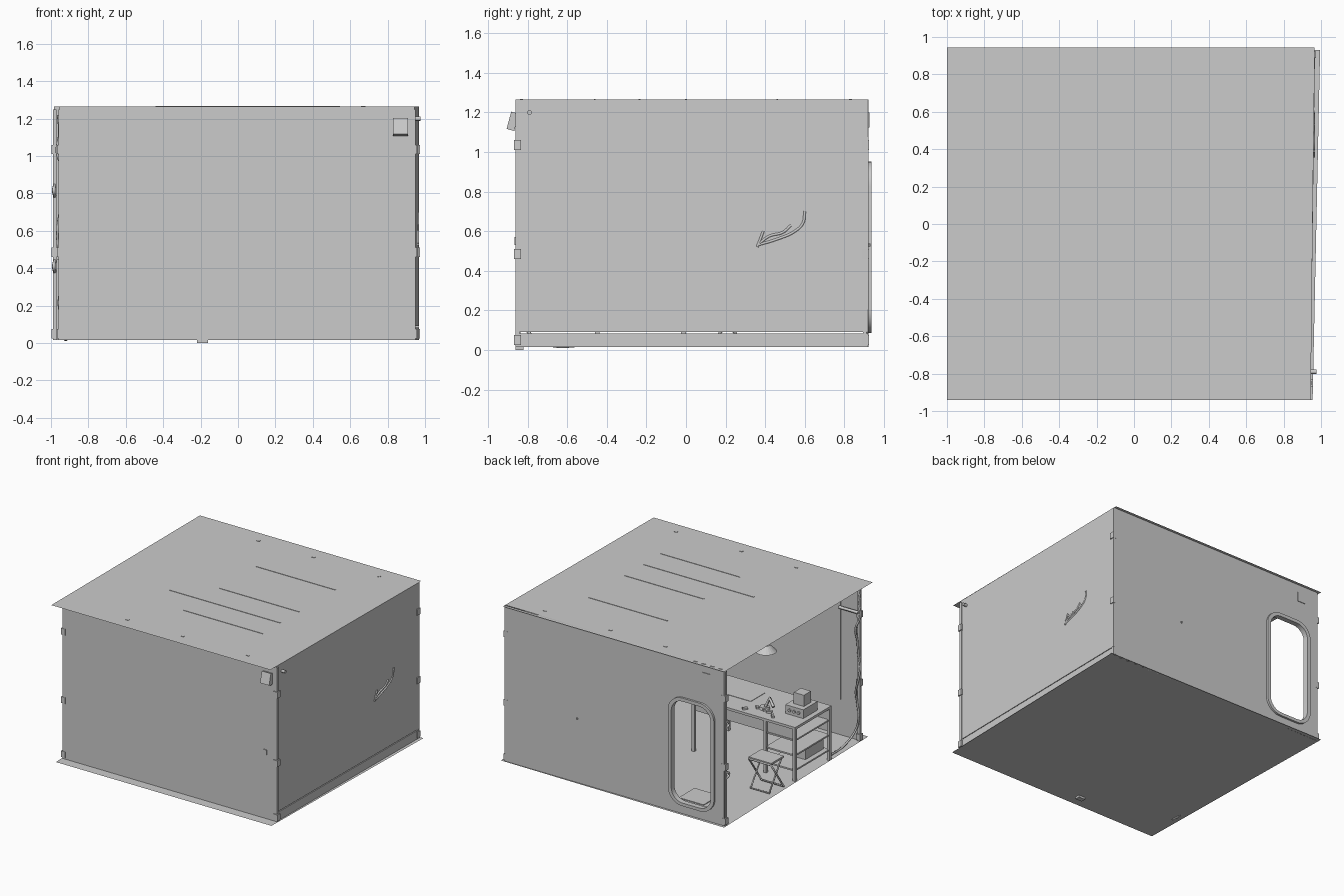
import bpy, bmesh, math, random
from mathutils import Vector

random.seed(4)
cube = bpy.data.objects.get("Cube")
if cube:
    bpy.data.objects.remove(cube)

grey = bpy.data.materials.new("plain_grey")
grey.use_nodes = True
COLOUR = (0.6, 0.6, 0.6, 1)
grey.diffuse_color = COLOUR
grey.node_tree.nodes["Principled BSDF"].inputs["Base Color"].default_value = COLOUR


def add(name, data):
    ob = bpy.data.objects.new(name, data)
    bpy.context.collection.objects.link(ob)
    data.materials.append(grey)
    return ob


def mesh_from(name, bm):
    me = bpy.data.meshes.new(name)
    bm.to_mesh(me)
    bm.free()
    return add(name, me)


def box(name, lo, hi, turn=0):
    bm = bmesh.new()
    bmesh.ops.create_cube(bm, size=1)
    ob = mesh_from(name, bm)
    lo, hi = Vector(lo), Vector(hi)
    ob.location = (lo + hi) / 2
    ob.scale = hi - lo
    ob.rotation_euler.z = turn
    return ob


def sheet(name, corners, z):
    bm = bmesh.new()
    bm.faces.new([bm.verts.new((x, y, z)) for x, y in corners])
    return mesh_from(name, bm)


def cylinder(name, at, r1, r2, depth, axis="Z"):
    bm = bmesh.new()
    bmesh.ops.create_cone(bm, cap_ends=True, segments=20, radius1=r1, radius2=r2, depth=depth)
    ob = mesh_from(name, bm)
    ob.location = at
    if axis == "Y":
        ob.rotation_euler.x = math.pi / 2
    if axis == "X":
        ob.rotation_euler.y = math.pi / 2
    return ob


def to_mesh(ob):
    bpy.ops.object.select_all(action="DESELECT")
    ob.select_set(True)
    bpy.context.view_layer.objects.active = ob
    bpy.ops.object.convert(target="MESH")
    return bpy.context.view_layer.objects.active


def tube(name, pts, r, smooth=True, cyclic=False):
    cu = bpy.data.curves.new(name, "CURVE")
    cu.dimensions = "3D"
    cu.bevel_depth, cu.bevel_resolution, cu.resolution_u = r, 1, 6
    cu.use_fill_caps = True
    sp = cu.splines.new("BEZIER" if smooth else "POLY")
    sp.use_cyclic_u = cyclic
    if smooth:
        sp.bezier_points.add(len(pts) - 1)
        for bp, p in zip(sp.bezier_points, pts):
            bp.co = p
            bp.handle_left_type = bp.handle_right_type = "AUTO"
    else:
        sp.points.add(len(pts) - 1)
        for q, p in zip(sp.points, pts):
            q.co = (*p, 1)
    return to_mesh(add(name, cu))


def rounded(x0, x1, z0, z1, r):
    pts = []
    for k, (cx, cz) in enumerate([(x1 - r, z1 - r), (x0 + r, z1 - r), (x0 + r, z0 + r), (x1 - r, z0 + r)]):
        for i in range(9):
            a = (k + i / 8) * math.pi / 2
            pts.append((cx + r * math.cos(a), cz + r * math.sin(a)))
    return pts


def plate_with_hole(name, outer, inner, y, half):
    cu = bpy.data.curves.new(name, "CURVE")
    cu.dimensions, cu.fill_mode, cu.extrude = "2D", "BOTH", half
    for loop in (outer, inner):
        sp = cu.splines.new("POLY")
        sp.points.add(len(loop) - 1)
        sp.use_cyclic_u = True
        for q, (x, z) in zip(sp.points, loop):
            q.co = (x, z, 0, 1)
    ob = add(name, cu)
    ob.rotation_euler.x = math.pi / 2
    ob.location.y = y
    return to_mesh(ob)


FLOOR, TOP = 0.016, 1.265

# Floor and roof sheets
sheet("floor", [(-0.96, -0.94), (0.955, -0.94), (0.995, 0.93), (-1, 0.945)], FLOOR)
sheet("roof", [(-1, -0.94), (0.945, -0.94), (0.965, 0.945), (-1, 0.945)], TOP)
box("floor_foot", (-0.22, -0.86, 0), (-0.16, -0.82, FLOOR))

# Roof seams and fixing tabs
for y, x0 in ((-0.46, -0.16), (-0.235, -0.44), (0, -0.16), (0.46, -0.16)):
    box("roof_seam", (x0, y - 0.004, TOP - 0.01), (0.545, y + 0.004, TOP + 0.003))
for x in (-0.4, 0.09, 0.67):
    for y in (-0.83, 0.83):
        box("roof_tab", (x - 0.012, y - 0.008, TOP - 0.01), (x + 0.012, y + 0.008, TOP + 0.003))

# Walls
box("front_wall", (-0.955, -0.86, FLOOR), (0.94, -0.85, TOP))
lean = -0.013
box("right_wall", (0.945, -0.86, 0.09), (0.955, 0.92, TOP), lean)
box("right_skirting", (0.943, -0.86, FLOOR), (0.956, 0.92, 0.084), lean)
hole = rounded(-0.875, -0.525, 0.11, 0.925, 0.1)
wall_edge = [(-0.985, FLOOR), (0.965, FLOOR), (0.965, TOP), (-0.985, TOP)]
plate_with_hole("back_wall", wall_edge, hole, 0.917, 0.005)
plate_with_hole("door_frame", rounded(-0.905, -0.495, 0.085, 0.952, 0.125), hole, 0.917, 0.021)

# Corner posts and hinge brackets
for x, y in ((0.94, -0.85), (0.955, 0.905), (-0.95, -0.845), (-0.98, 0.905)):
    box("corner_post", (x - 0.01, y - 0.01, FLOOR), (x + 0.01, y + 0.01, 1.25))
    for z in (0.05, 0.485, 1.035):
        box("hinge_bracket", (x - 0.018, y - 0.018, z - 0.025), (x + 0.018, y + 0.018, z + 0.025))
for z in (0.41, 0.815):
    tube("side_handle", [(-0.98, 0.9, z - 0.03), (-0.985, 0.86, z), (-0.98, 0.9, z + 0.03)], 0.009)

# Outer fittings
box("back_plate", (-0.865, 0.92, 1.125), (-0.795, 0.927, 1.2))
lamp = box("front_vent", (0.83, -0.895, 1.11), (0.91, -0.855, 1.2))
lamp.rotation_euler.x = math.radians(-15)
box("front_socket", (0.83, -0.866, 0.53), (0.86, -0.855, 0.57))
cylinder("right_bolt", (0.955, -0.79, 1.2), 0.012, 0.012, 0.04, "X")
cylinder("back_knob", (0.32, 0.925, 0.53), 0.007, 0.007, 0.012, "Y")

# Branching cable on the right wall
for path in ([(0.36, 0.53), (0.46, 0.56), (0.55, 0.6), (0.59, 0.64), (0.6, 0.7)],
             [(0.36, 0.53), (0.42, 0.575), (0.49, 0.595), (0.53, 0.63)],
             [(0.36, 0.52), (0.375, 0.56), (0.39, 0.6)]):
    tube("wall_cable", [(0.962, y, z) for y, z in path], 0.007)

# Wall board, rail and hanging cable inside
box("wall_board", (-0.78, -0.85, 0.3), (0.6, -0.843, 1.15))
tube("wall_rail", [(-0.95, -0.83, 1.05), (-0.78, -0.83, 1.05)], 0.012, False)
hang = [(-0.95 + random.uniform(-0.02, 0.02), -0.83 + random.uniform(-0.01, 0.02), 1.22 - i * 0.1)
        for i in range(12)]
tube("hanging_cable", hang + [(-0.92, -0.7, 0.03), (-0.93, -0.5, 0.025)], 0.008)

# Desk with apron, legs and end shelves
X0, X1, Y0, Y1, H = -0.97, -0.05, -0.46, 0.0, 0.45
box("desk_top", (X0, Y0, H - 0.02), (X1, Y1, H))
for y in (Y0 + 0.015, Y1 - 0.02):
    box("desk_apron", (X0 + 0.01, y - 0.005, 0.34), (X1 - 0.01, y + 0.005, H - 0.02))
for x in (X0 + 0.012, -0.7, X1 - 0.012):
    for y in (Y0 + 0.012, Y1 - 0.012):
        box("desk_leg", (x - 0.012, y - 0.012, FLOOR), (x + 0.012, y + 0.012, H - 0.02))
for z in (0.09, 0.21, 0.33):
    box("desk_shelf", (X0 + 0.01, Y0 + 0.01, z), (-0.7, Y1 - 0.01, z + 0.012))
box("storage_box", (-0.92, Y0 + 0.03, 0.102), (-0.73, -0.2, 0.19))

# Desk equipment
box("equipment_base", (-0.93, -0.34, H), (-0.77, -0.16, H + 0.07))
box("equipment_head", (-0.9, -0.3, H + 0.07), (-0.81, -0.21, H + 0.16))
for i in range(3):
    cylinder("equipment_dial", (-0.89 + i * 0.04, -0.155, H + 0.035), 0.012, 0.012, 0.012, "Y")
tube("arm", [(-0.6, -0.14, H), (-0.64, -0.15, H + 0.09), (-0.7, -0.11, H + 0.05)], 0.012, False)
cylinder("arm_base", (-0.6, -0.14, H + 0.01), 0.04, 0.035, 0.02)
for i in range(5):
    x, y = -0.75 + i * 0.06, random.uniform(-0.2, -0.05)
    box("desk_tool", (x, y, H), (x + 0.04, y + 0.02, H + 0.015), random.uniform(-1, 1))
box("paper_sheet", (-0.45, -0.36, H), (-0.2, -0.18, H + 0.003))

# Folding stool
SX, SY = -0.86, 0.21
box("stool_seat", (SX - 0.1, SY - 0.08, 0.255), (SX + 0.1, SY + 0.08, 0.27))
for s in (-1, 1):
    w = 0.09 - 0.008 * s
    tube("stool_frame", [(SX - w, SY - 0.08 * s, 0.255), (SX - w, SY + 0.08 * s, 0.026),
                         (SX + w, SY + 0.08 * s, 0.026), (SX + w, SY - 0.08 * s, 0.255)], 0.008, False, True)

# Ceiling lamp and floor mat
cylinder("lamp_shade", (-0.5, -0.3, 0.85), 0.08, 0.03, 0.05)
tube("lamp_cord", [(-0.5, -0.3, 0.87), (-0.5, -0.3, TOP)], 0.005, False)
box("floor_mat", (-0.66, 0.52, FLOOR), (-0.44, 0.72, FLOOR + 0.006))
